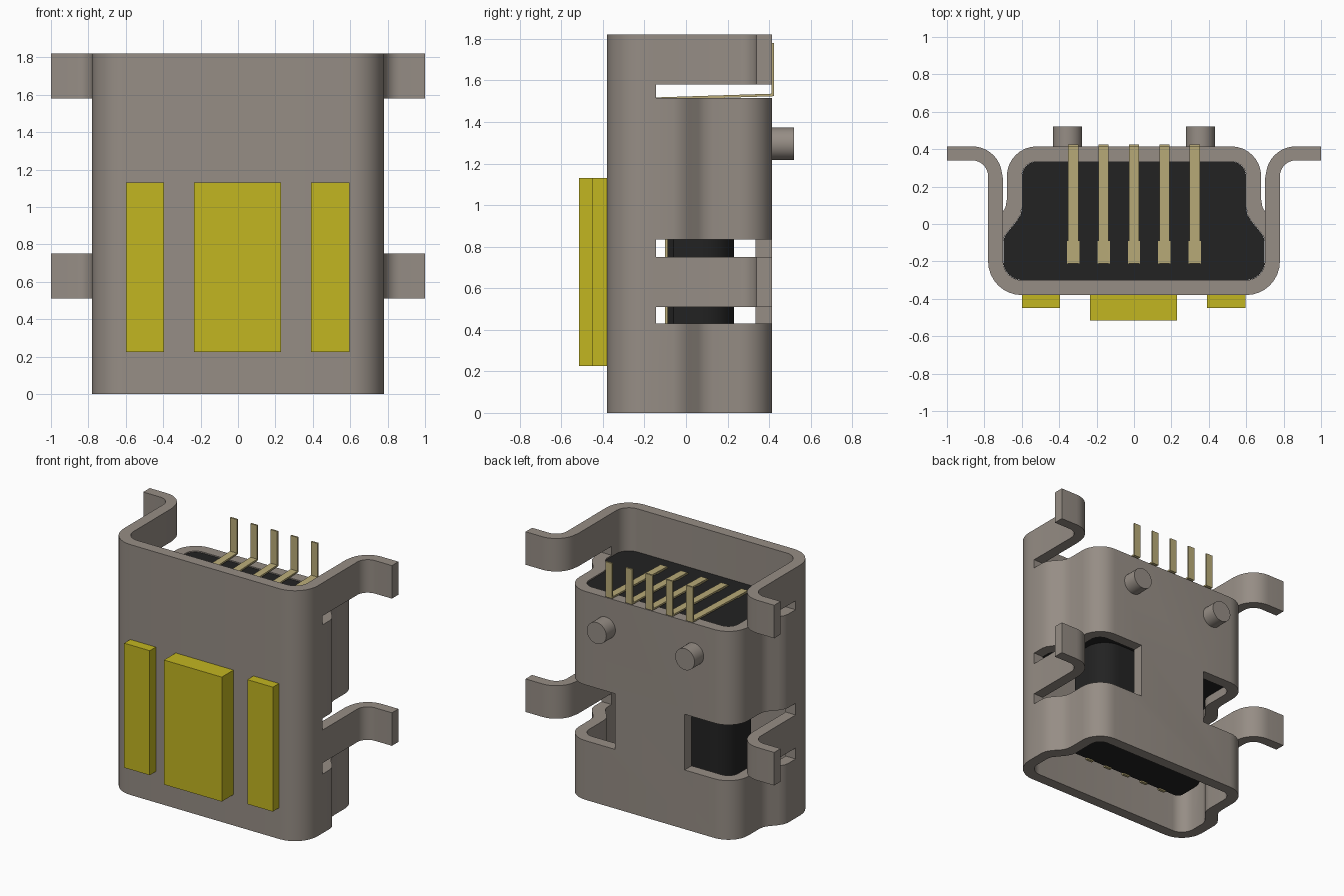
import bpy, bmesh, math

old = bpy.data.objects.get("Cube")
if old:
    bpy.data.objects.remove(old, do_unlink=True)


def material(name, rgb):
    m = bpy.data.materials.new(name)
    m.use_nodes = True
    col = (*rgb, 1.0)
    m.diffuse_color = col
    m.node_tree.nodes["Principled BSDF"].inputs["Base Color"].default_value = col
    return m


STEEL = material("warm grey steel", (0.305, 0.268, 0.235))
BLACK = material("black plastic", (0.016, 0.016, 0.016))
YELLOW = material("yellow", (0.54, 0.465, 0.015))
GOLD = material("pale gold", (0.49, 0.41, 0.19))


def finish(name, bm, mat, smooth=True):
    bmesh.ops.recalc_face_normals(bm, faces=bm.faces)
    me = bpy.data.meshes.new(name)
    bm.to_mesh(me)
    bm.free()
    ob = bpy.data.objects.new(name, me)
    bpy.context.collection.objects.link(ob)
    if mat:
        me.materials.append(mat)
    if smooth:
        activate(ob)
        bpy.ops.object.shade_smooth_by_angle(angle=math.radians(35))
    return ob


def activate(ob):
    bpy.ops.object.select_all(action='DESELECT')
    ob.select_set(True)
    bpy.context.view_layer.objects.active = ob


def arc(cx, cy, r, a0, a1, n=8):
    return [(cx + r * math.cos(math.radians(a0 + (a1 - a0) * i / n)),
             cy + r * math.sin(math.radians(a0 + (a1 - a0) * i / n))) for i in range(n + 1)]


def mirrored(half):
    """Close a right-hand half outline with its mirror image."""
    return half + [(-x, y) for x, y in reversed(half)]


def prism(name, pts, lo, hi, mat, axis='z', smooth=True):
    """Extrude a closed outline along z (points are x, y) or x (points are y, z)."""
    bm = bmesh.new()
    put = (lambda p, t: (p[0], p[1], t)) if axis == 'z' else (lambda p, t: (t, p[0], p[1]))
    a = [bm.verts.new(put(p, lo)) for p in pts]
    b = [bm.verts.new(put(p, hi)) for p in pts]
    bm.faces.new(a)
    bm.faces.new(b)
    for i in range(len(pts)):
        j = (i + 1) % len(pts)
        bm.faces.new((a[i], a[j], b[j], b[i]))
    return finish(name, bm, mat, smooth)


def box(name, x0, x1, y0, y1, z0, z1, mat):
    return prism(name, [(x0, y0), (x1, y0), (x1, y1), (x0, y1)], z0, z1, mat, smooth=False)


def tube(name, outer, inner, z0, z1, mat):
    """Hollow prism between two outlines with the same point count."""
    bm = bmesh.new()
    loops = [[bm.verts.new((x, y, z)) for x, y in pts]
             for pts, z in ((outer, z0), (outer, z1), (inner, z1), (inner, z0))]
    n = len(outer)
    for k in range(4):
        p, q = loops[k], loops[(k + 1) % 4]
        for i in range(n):
            j = (i + 1) % n
            bm.faces.new((p[i], p[j], q[j], q[i]))
    return finish(name, bm, mat, False)


# Shell outlines: wide front, stepped sides, narrower back
outer = mirrored(arc(0.60, -0.20, 0.18, -90, 0)
                 + [(0.78, -0.06), (0.772, -0.025), (0.75, 0.01), (0.705, 0.06),
                    (0.687, 0.09), (0.68, 0.13)]
                 + arc(0.52, 0.255, 0.16, 0, 90))
inner = mirrored(arc(0.60, -0.20, 0.10, -90, 0)
                 + [(0.70, -0.09), (0.692, -0.065), (0.67, -0.035), (0.625, 0.02),
                    (0.607, 0.05), (0.60, 0.09)]
                 + arc(0.52, 0.255, 0.08, 0, 90))
shell = tube("shell", outer, inner, 0, 1.82, STEEL)

# Openings: the open back at the top and a wrapped window on each side
SLOT_Y = -0.145
cutters = [box("top_cutter", -1.2, 1.2, SLOT_Y, 0.8, 1.515, 2.0, None)]
for s in (-1, 1):
    x0, x1 = sorted((s * 0.28, s * 1.2))
    cutters.append(box("window_cutter", x0, x1, SLOT_Y, 0.8, 0.43, 0.835, None))
for c in cutters:
    c.hide_render = True
    mod = shell.modifiers.new("opening", 'BOOLEAN')
    mod.operation = 'DIFFERENCE'
    mod.solver = 'EXACT'
    mod.object = c
    activate(shell)
    bpy.ops.object.modifier_apply(modifier=mod.name)
for c in cutters:
    bpy.data.objects.remove(c, do_unlink=True)
activate(shell)
bpy.ops.object.shade_smooth_by_angle(angle=math.radians(35))

# Mounting legs: flat bands bending outward at the back
leg = ([(0.70, SLOT_Y - 0.005), (0.78, SLOT_Y - 0.005)]
       + arc(0.865, 0.255, 0.085, 180, 90)
       + [(1.0, 0.34), (1.0, 0.415)]
       + arc(0.865, 0.255, 0.16, 90, 165)
       + [(0.70, 0.24)])
for side, s in (("left", 1), ("right", -1)):
    for level, z0, z1 in (("lower", 0.51, 0.75), ("upper", 1.58, 1.82)):
        prism(f"{level}_leg_{side}", [(s * x, y) for x, y in leg], z0, z1, STEEL)

# Insulator block and the tongue hanging below it
prism("insulator", [(x * 0.998, y * 0.998) for x, y in inner], 0.90, 1.507, BLACK)
tongue = mirrored([(0.45, -0.09), (0.48, -0.06)] + arc(0.33, 0.08, 0.15, 0, 90))
prism("tongue", tongue, 0.13, 0.91, BLACK)

# Five bent terminals, each with a broader inner end and a contact strip
pin = [(-0.21, 1.504), (0.424, 1.524), (0.424, 1.78), (0.412, 1.78),
       (0.412, 1.536), (-0.21, 1.516)]
for i in range(5):
    x = (i - 2) * 0.1625
    prism(f"terminal_{i + 1}", pin, x - 0.027, x + 0.027, GOLD, axis='x', smooth=False)
    box(f"terminal_end_{i + 1}", x - 0.033, x + 0.033, -0.212, -0.09, 1.50, 1.512, GOLD)
    box(f"contact_{i + 1}", x - 0.027, x + 0.027, -0.10, -0.08, 0.12, 0.90, GOLD)

# Raised pads on the front
for name, x0, x1, y in (("pad_right", -0.60, -0.395, -0.45),
                        ("pad_centre", -0.235, 0.23, -0.515),
                        ("pad_left", 0.39, 0.595, -0.45)):
    box(name, x0, x1, y, -0.375, 0.225, 1.13, YELLOW)

# Locating pegs on the back
for side, s in (("left", 1), ("right", -1)):
    bpy.ops.mesh.primitive_cylinder_add(vertices=32, radius=0.078, depth=0.12,
                                        location=(s * 0.355, 0.46, 1.295),
                                        rotation=(math.pi / 2, 0, 0))
    peg = bpy.context.object
    peg.name = f"locating_peg_{side}"
    peg.data.materials.append(STEEL)
    bpy.ops.object.shade_smooth_by_angle(angle=math.radians(35))
